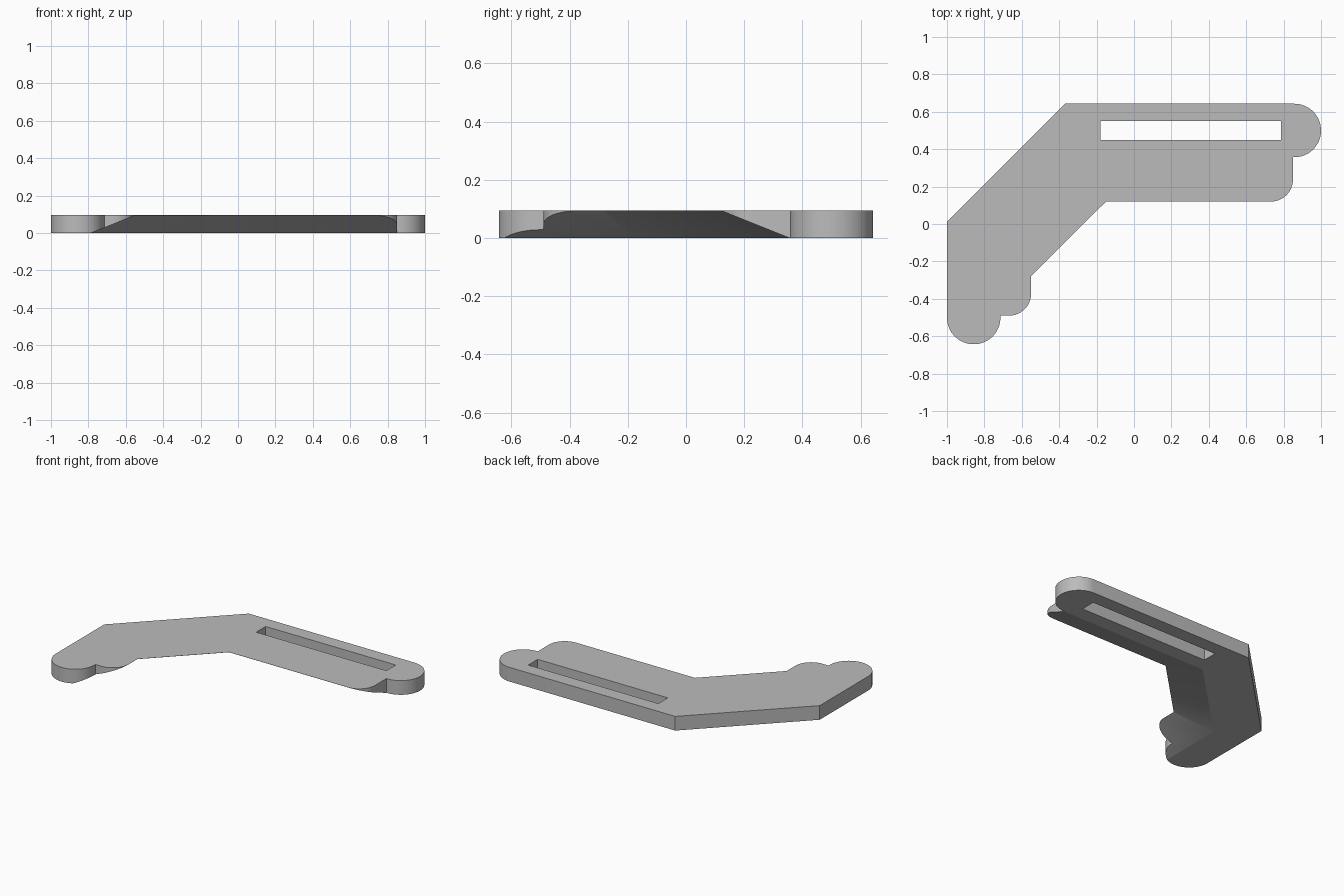
import bpy, bmesh, math
from math import tan, cos, sin, radians, pi

if "Cube" in bpy.data.objects:
    bpy.data.objects.remove(bpy.data.objects["Cube"])

HEIGHT = 0.095
END_R = 0.143     # rounded ends
CORNER_R = 0.118  # rounded blade corners
BEVEL = 0.235     # width of the sloping underside

grey = bpy.data.materials.new("plain grey")
grey.use_nodes = True
grey.diffuse_color = (0.5, 0.5, 0.5, 1)
grey.node_tree.nodes["Principled BSDF"].inputs["Base Color"].default_value = (0.5, 0.5, 0.5, 1)


def make_object(name, bm):
    bmesh.ops.recalc_face_normals(bm, faces=bm.faces)
    mesh = bpy.data.meshes.new(name)
    bm.to_mesh(mesh)
    bm.free()
    mesh.materials.append(grey)
    obj = bpy.data.objects.new(name, mesh)
    bpy.context.collection.objects.link(obj)
    return obj


def loft(name, sections):
    """Closed solid through matching rings of points."""
    bm = bmesh.new()
    rings = [[bm.verts.new(p) for p in ring] for ring in sections]
    for a, b in zip(rings, rings[1:]):
        for i in range(len(a)):
            j = (i + 1) % len(a)
            bm.faces.new((a[i], a[j], b[j], b[i]))
    bm.faces.new(rings[0])
    bm.faces.new(rings[-1])
    return make_object(name, bm)


def prism(name, outline, z0, z1):
    return loft(name, [[(x, y, z) for x, y in outline] for z in (z0, z1)])


def arc(cx, cy, r, start, end, steps):
    angles = [radians(start + (end - start) * i / steps) for i in range(steps + 1)]
    return [(cx + r * cos(a), cy + r * sin(a)) for a in angles]


# Plate outline, counter-clockwise from the outer bend
outline = [(-0.37, 0.643), (-1, 0.012)]
outline += arc(-0.857, -0.5, END_R, 180, 364, 32)
outline += arc(-0.55 - CORNER_R, -0.49 + CORNER_R, CORNER_R, -90, 0, 16)
outline += [(-0.55, -0.28), (-0.15, 0.12)]
outline += arc(0.85 - CORNER_R, 0.12 + CORNER_R, CORNER_R, -90, 0, 16)
outline += arc(0.857, 0.5, END_R, -93, 90, 32)
bracket = prism("bent_bracket", outline, 0, HEIGHT)


# Wedge following the inner edge, removed to leave the sloping underside
def inner_path(d):
    m = d * tan(pi / 8)
    return [(1.2, 0.12 + d), (-0.15 - m, 0.12 + d),
            (-0.55 - d, -0.28 + m), (-0.55 - d, -0.9)]


def slope_z(d):
    return (HEIGHT - 0.001) * (1 - d / BEVEL)


near, far = -0.04, BEVEL + 0.05
wedge_lines = [[(x, y, z) for x, y in inner_path(d)]
               for d, z in ((near, slope_z(near)), (far, slope_z(far)), (near, slope_z(far)))]
wedge = loft("underside_cutter", list(zip(*wedge_lines)))

# Long slot through the arm
slot = prism("slot_cutter", [(-0.18, 0.45), (0.785, 0.45), (0.785, 0.55), (-0.18, 0.55)],
             -0.1, HEIGHT + 0.1)

bpy.context.view_layer.objects.active = bracket
for cutter in (wedge, slot):
    cutter.hide_render = True
    mod = bracket.modifiers.new(cutter.name, 'BOOLEAN')
    mod.operation = 'DIFFERENCE'
    mod.solver = 'EXACT'
    mod.object = cutter
    bpy.ops.object.modifier_apply(modifier=mod.name)
    bpy.data.objects.remove(cutter)

bpy.ops.object.select_all(action='DESELECT')
bracket.select_set(True)
bpy.ops.object.shade_smooth_by_angle(angle=radians(20))
